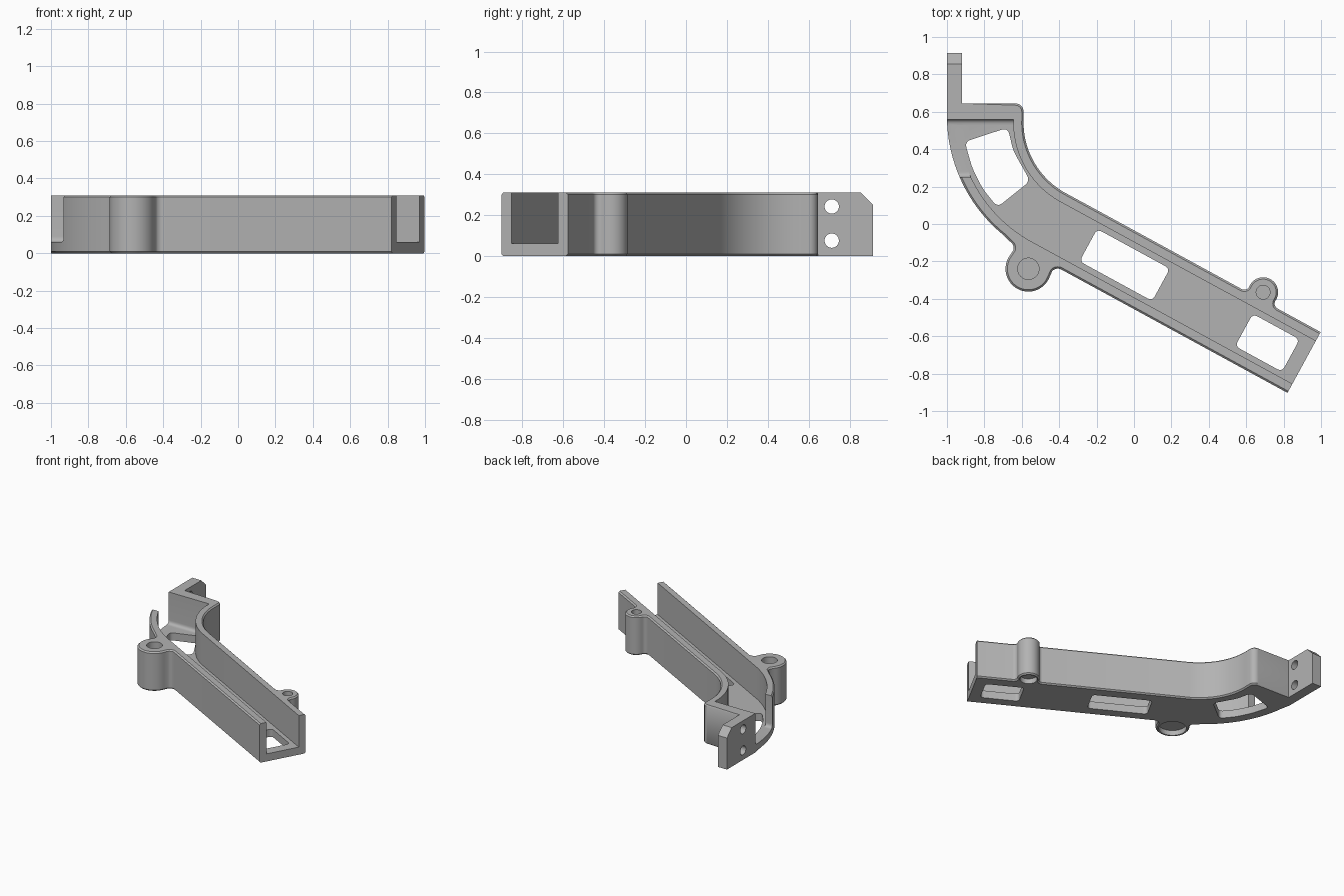
import bpy, bmesh, math
from math import sin, cos, asin, atan2, sqrt, pi
from mathutils import Vector

cube = bpy.data.objects.get("Cube")
if cube:
    bpy.data.objects.remove(cube)

HEIGHT, FLOOR = 0.31, 0.06
CX, CY = -0.17, 0.56            # centre of the bend
TURN = math.radians(61.4)       # how far the channel bends
LENGTH = 1.57                   # straight run after the bend
OUTER, INNER = (0.83, 0.81), (0.42, 0.44)   # bend radii, start and end
WALL = 0.055


def straight(s, r):
    """Point on the straight run: s along it, r away from the bend centre."""
    return (CX + s * sin(TURN) - r * cos(TURN),
            CY - s * cos(TURN) - r * sin(TURN))


def bend(radii, start=0.0, stop=TURN, steps=20):
    pts = []
    for i in range(steps + 1):
        a = start + (stop - start) * i / steps
        r = radii[0] + (radii[1] - radii[0]) * a / TURN
        pts.append((CX - r * cos(a), CY - r * sin(a)))
    return pts


def boss(s, d, radius, fillet, line, side):
    """Outline of a round lug blended into the wall, in order of rising s."""
    dx = sqrt((radius + fillet) ** 2 - (d - fillet) ** 2)
    a = atan2(d - fillet, dx)
    right = [(dx + fillet * cos(t), fillet + fillet * sin(t))
             for t in (-pi / 2 + (a - pi / 2) * i / 8 for i in range(9))]
    left = [(-x, y) for x, y in right]
    cap = [(radius * cos(t), d + radius * sin(t))
           for t in (pi + a - (pi + 2 * a) * i / 32 for i in range(1, 32))]
    local = left + cap + right[::-1]
    return [straight(s + x, line + side * y) for x, y in local]


def rounded(pts, r, steps=6):
    out = []
    for i, p in enumerate(pts):
        p = Vector(p)
        a = p + (Vector(pts[i - 1]) - p).normalized() * r
        b = p + (Vector(pts[(i + 1) % len(pts)]) - p).normalized() * r
        for k in range(steps + 1):
            t = k / steps
            out.append(tuple(a * (1 - t) ** 2 + p * 2 * t * (1 - t) + b * t * t))
    return out


def circle(x, y, r, n=40):
    return [(x + r * cos(2 * pi * i / n), y + r * sin(2 * pi * i / n)) for i in range(n)]


def prism(name, pts, low, high, along_x=False, chamfer=0):
    bm = bmesh.new()
    place = (lambda p, h: (h, p[0], p[1])) if along_x else (lambda p, h: (p[0], p[1], h))
    base = bm.faces.new([bm.verts.new(place(p, low)) for p in pts])
    ext = bmesh.ops.extrude_face_region(bm, geom=[base])
    shift = Vector(place((0, 0), high - low))
    bmesh.ops.translate(bm, vec=shift,
                        verts=[v for v in ext["geom"] if isinstance(v, bmesh.types.BMVert)])
    bmesh.ops.recalc_face_normals(bm, faces=bm.faces)
    if chamfer:
        rim = []
        for e in bm.edges:
            a, b = e.verts[0].co, e.verts[1].co
            m = (a + b) / 2
            at_end = (m.x - CX) * sin(TURN) - (m.y - CY) * cos(TURN) > LENGTH - 0.01
            if abs(a.z - b.z) < 0.001 and m.x > -0.999 and m.y < 0.66 and not at_end:
                rim.append(e)
        bmesh.ops.bevel(bm, geom=rim, offset=chamfer, segments=1, affect='EDGES')
    mesh = bpy.data.meshes.new(name)
    bm.to_mesh(mesh)
    bm.free()
    obj = bpy.data.objects.new(name, mesh)
    bpy.context.collection.objects.link(obj)
    return obj


# Solid body: outer wall with large lug, inner wall with small lug, end tab
big, small = (0.036, 0.891), (1.198, 0.40)
outline = bend(OUTER, stop=TURN - 0.2)
outline += boss(big[0], 0.081, 0.122, 0.04, OUTER[1], 1)
outline += [straight(LENGTH, OUTER[1]), straight(LENGTH, INNER[1])]
outline += boss(small[0], 0.04, 0.08, 0.03, INNER[1], -1)[::-1]
outline += bend(INNER)[::-1]
outline += [(CX - INNER[0] + 0.045 * (cos(t) - 1), 0.60 + 0.045 * sin(t))
            for t in (pi / 2 * i / 8 for i in range(9))]
outline += [(-0.92, 0.645), (-0.92, 0.915), (-1, 0.915)]
body = prism("channel_bracket", outline, 0, HEIGHT, chamfer=0.01)

# Channel between the walls, open at the far end
po = [r - WALL for r in OUTER]
pi_ = [r + WALL for r in INNER]
pocket = bend(po, asin(0.03 / po[0])) + [straight(LENGTH + 0.1, po[1]),
                                         straight(LENGTH + 0.1, pi_[1])]
pocket += bend(pi_, asin(0.03 / pi_[0]))[::-1]
cutters = [prism("channel_cutter", pocket, FLOOR, 0.5)]

# Gap in the outer wall with rounded bottom corners
gap = rounded([(0.25, FLOOR), (0.56, FLOOR), (0.56, 0.5), (0.25, 0.5)], 0.03)
cutters.append(prism("gap_cutter", gap, -1.1, CX - pi_[0], along_x=True))

# Floor windows
for s0, s1 in ((0.257, 0.70), (1.205, 1.49)):
    win = [straight(s0, 0.528), straight(s1, 0.528), straight(s1, 0.725), straight(s0, 0.725)]
    cutters.append(prism("window_cutter", rounded(win, 0.03), -0.1, 0.2))
curved = [(-0.905, 0.44), (-0.675, 0.515), (-0.645, 0.39), (-0.555, 0.23),
          (-0.73, 0.09), (-0.81, 0.19), (-0.865, 0.30)]
cutters.append(prism("curved_window_cutter", rounded(curved, 0.035), -0.1, 0.2))

# Lug holes from above and shallow recesses from below
for (s, r), hole, recess in ((big, 0.057, 0.1), (small, 0.037, 0.062)):
    x, y = straight(s, r)
    cutters.append(prism("lug_hole_cutter", circle(x, y, hole), 0.1, 0.5))
    cutters.append(prism("recess_cutter", circle(x, y, recess), -0.1, 0.04))

# Tab holes and clipped tab corner
for z in (0.075, 0.242):
    cutters.append(prism("tab_hole_cutter", circle(0.713, z, 0.035), -1.1, -0.8, along_x=True))
cutters.append(prism("tab_corner_cutter", [(0.855, HEIGHT), (0.855, 0.5), (1, 0.5),
                                           (1, 0.165), (0.915, 0.25)], -1.1, -0.8, along_x=True))

# Carve the body
bpy.context.view_layer.objects.active = body
for c in cutters:
    c.hide_render = True
    mod = body.modifiers.new(c.name, 'BOOLEAN')
    mod.operation, mod.solver, mod.object = 'DIFFERENCE', 'EXACT', c
    bpy.ops.object.modifier_apply(modifier=mod.name)
    bpy.data.objects.remove(c)

# Colour and shading
grey = bpy.data.materials.new("plain grey")
grey.use_nodes = True
colour = (0.45, 0.45, 0.45, 1)
grey.diffuse_color = colour
grey.node_tree.nodes["Principled BSDF"].inputs["Base Color"].default_value = colour
body.data.materials.clear()
body.data.materials.append(grey)
bpy.ops.object.select_all(action='DESELECT')
body.select_set(True)
bpy.ops.object.shade_smooth_by_angle(angle=math.radians(30))
